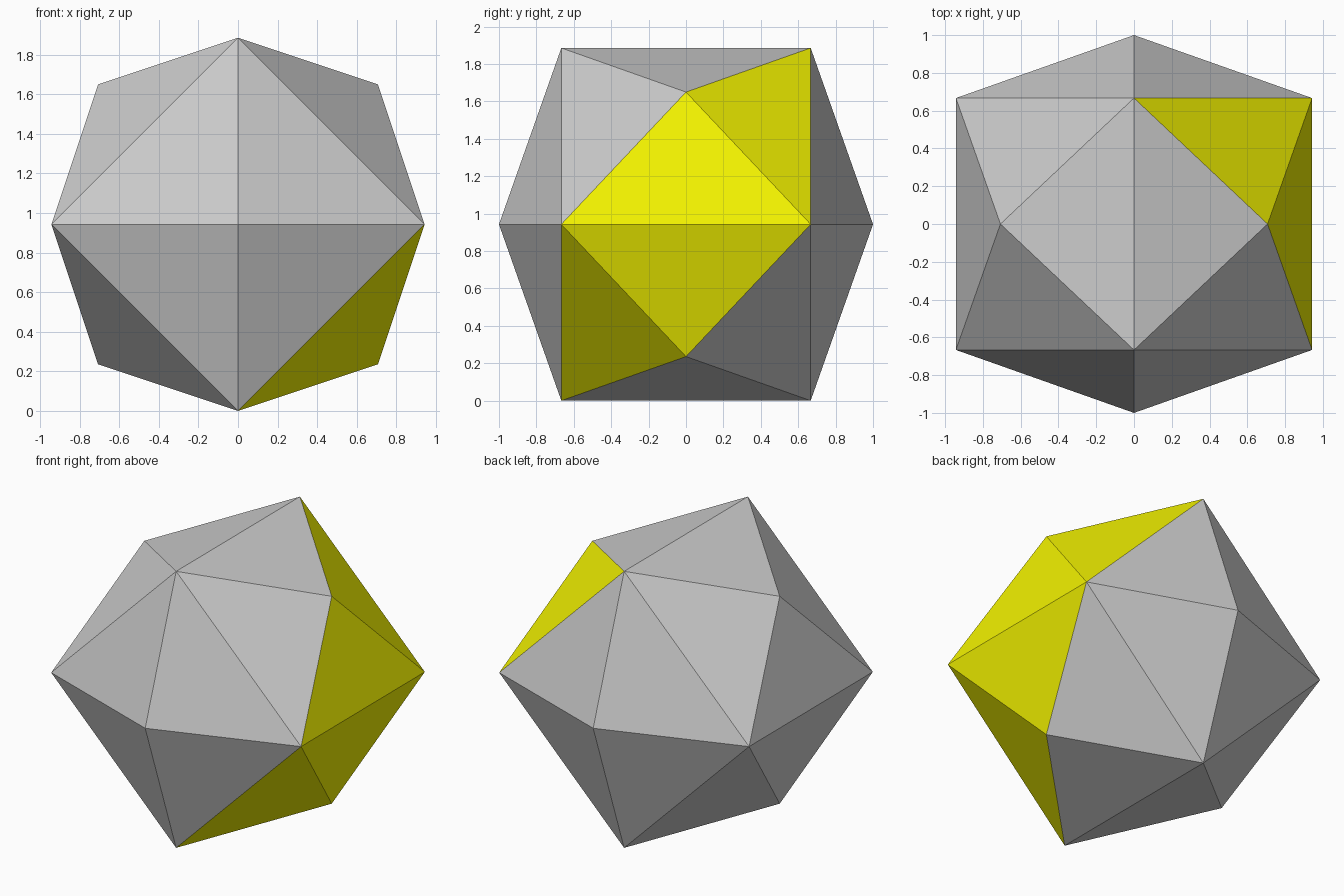
import bpy, bmesh, math
from mathutils import Matrix

if "Cube" in bpy.data.objects:
    bpy.data.objects.remove(bpy.data.objects["Cube"])

HALF = 2 / 3                      # half side of the core cube; pyramid tips reach 1
LIFT = HALF * math.sqrt(2)        # cube rests on one edge


def is_yellow(c):
    side_edge = c.x > 0.7 and abs(c.y) < 0.1     # pair meeting along the right-hand edge
    flank = c.x > 0.5 and c.y * c.z > 0.1        # one flank above, the opposite one below
    return side_edge or flank


def build(name, yellow, material=None):
    bm = bmesh.new()
    bmesh.ops.create_cube(bm, size=2 * HALF)
    # raise a low pyramid on every cube face, then tip the cube onto an edge
    bmesh.ops.poke(bm, faces=bm.faces[:], offset=1 - HALF)
    bm.transform(Matrix.Rotation(math.radians(45), 4, 'Y'))
    other = [f for f in bm.faces if is_yellow(f.calc_center_median()) != yellow]
    bmesh.ops.delete(bm, geom=other, context='FACES')
    mesh = bpy.data.meshes.new(name)
    bm.to_mesh(mesh)
    bm.free()
    if material:
        mesh.materials.append(material)
    obj = bpy.data.objects.new(name, mesh)
    obj.location.z = LIFT
    bpy.context.collection.objects.link(obj)


# Grey faces of the solid
build("grey_faces", False)

# Four yellow faces on the right side
yellow = bpy.data.materials.new("yellow")
yellow.diffuse_color = (0.9, 0.9, 0.0, 1)
yellow.use_nodes = True
yellow.node_tree.nodes["Principled BSDF"].inputs["Base Color"].default_value = yellow.diffuse_color
build("yellow_faces", True, yellow)
